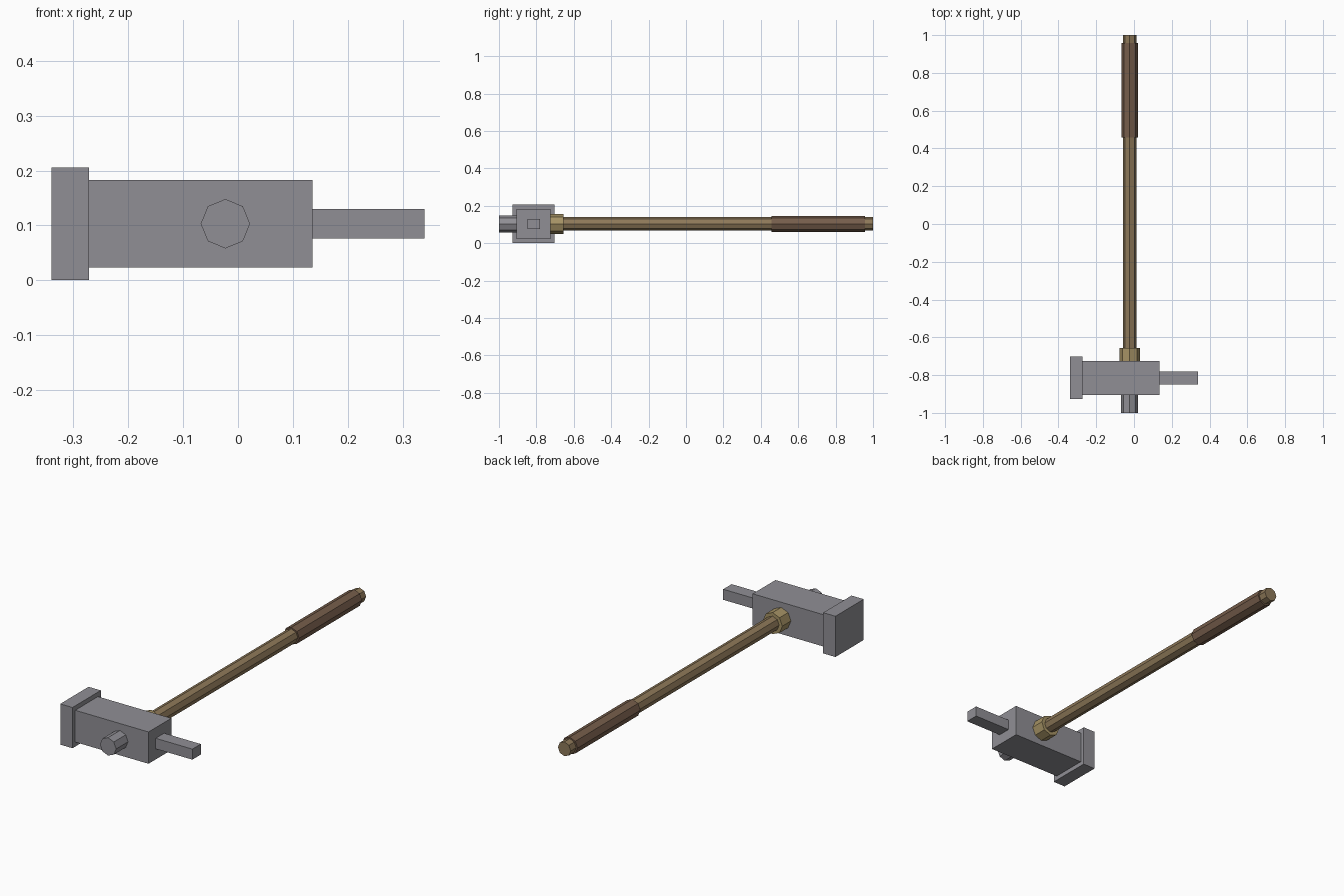
import bpy
from math import pi

if "Cube" in bpy.data.objects:
    bpy.data.objects.remove(bpy.data.objects["Cube"])

CX, CY, CZ = -0.023, -0.815, 0.103  # handle axis x, head centre y, axis height


def material(name, rgb):
    m = bpy.data.materials.new(name)
    m.diffuse_color = (*rgb, 1)
    m.use_nodes = True
    m.node_tree.nodes["Principled BSDF"].inputs["Base Color"].default_value = m.diffuse_color
    return m


STEEL = material("steel", (0.28, 0.275, 0.30))
WOOD = material("wood", (0.27, 0.19, 0.10))
LEATHER = material("leather", (0.18, 0.11, 0.07))
BRASS = material("brass", (0.38, 0.29, 0.13))


def block(name, x0, x1, wy, wz):
    """Box between x0 and x1, centred on the head axis."""
    bpy.ops.mesh.primitive_cube_add(size=1, location=((x0 + x1) / 2, CY, CZ))
    o = bpy.context.object
    o.name = name
    o.scale = (x1 - x0, wy, wz)
    bpy.ops.object.transform_apply(location=False, rotation=False, scale=True)
    o.data.materials.append(STEEL)


def rod(name, y0, y1, r, mat):
    """Eight-sided rod along y with corners on the x and z axes."""
    bpy.ops.mesh.primitive_cylinder_add(vertices=8, radius=r, depth=y1 - y0,
                                        location=(CX, (y0 + y1) / 2, CZ),
                                        rotation=(pi / 2, 0, 0))
    o = bpy.context.object
    o.name = name
    o.data.materials.append(mat)


# Hammer head
block("striking_face", -0.34, -0.272, 0.225, 0.205)
block("head_body", -0.272, 0.136, 0.181, 0.160)
block("rear_spike", 0.136, 0.34, 0.067, 0.053)
rod("head_stud", -1.0, -0.9, 0.045, STEEL)

# Handle
rod("shaft", -0.73, 1.0, 0.036, WOOD)
rod("collar", -0.73, -0.656, 0.054, BRASS)
rod("grip", 0.457, 0.957, 0.0435, LEATHER)
